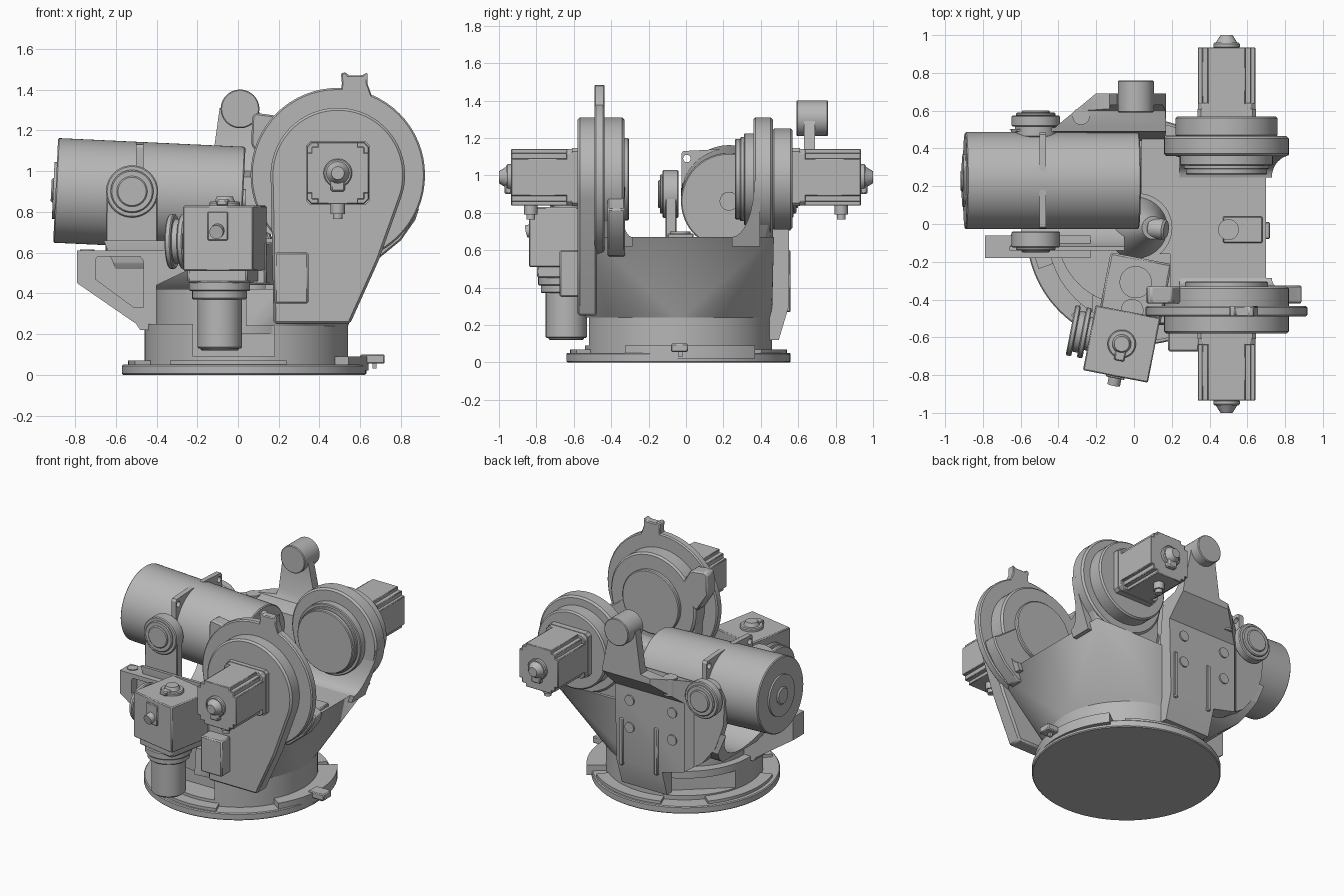
import bpy, bmesh, math
from mathutils import Vector, Matrix
from mathutils.geometry import convex_hull_2d

cube = bpy.data.objects.get("Cube")
if cube:
    bpy.data.objects.remove(cube, do_unlink=True)

grey = bpy.data.materials.new("machine grey")
grey.use_nodes = True
grey.diffuse_color = (0.47, 0.47, 0.47, 1)
grey.node_tree.nodes["Principled BSDF"].inputs["Base Color"].default_value = grey.diffuse_color
parts = []


# ---- helpers ----
def finish(name, bm, bevel=0):
    bmesh.ops.recalc_face_normals(bm, faces=bm.faces)
    mesh = bpy.data.meshes.new(name)
    bm.to_mesh(mesh)
    bm.free()
    mesh.materials.append(grey)
    ob = bpy.data.objects.new(name, mesh)
    bpy.context.collection.objects.link(ob)
    if bevel:
        mod = ob.modifiers.new("edge", 'BEVEL')
        mod.width, mod.segments, mod.limit_method = bevel, 1, 'ANGLE'
    parts.append(ob)
    return ob


def circle(u, v, r, n=64):
    return [(u + r * math.cos(i * math.tau / n), v + r * math.sin(i * math.tau / n)) for i in range(n)]


def hull(pts):
    return [pts[i] for i in convex_hull_2d(pts)]


def solid_hull(name, pts):
    bm = bmesh.new()
    for p in pts:
        bm.verts.new(p)
    made = bmesh.ops.convex_hull(bm, input=bm.verts)
    bmesh.ops.delete(bm, geom=[v for v in made['geom_interior'] if isinstance(v, bmesh.types.BMVert)], context='VERTS')
    return finish(name, bm)


def sector(u, v, r0, r1, start, end):
    steps = [math.radians(start + (end - start) * i / 16) for i in range(17)]
    return [(u + r * math.cos(t), v + r * math.sin(t))
            for r, run in ((r1, steps), (r0, steps[::-1])) for t in run]


def prism(name, pts, axis, a, b, bevel=0):
    put = {'x': lambda u, v, w: (w, u, v), 'y': lambda u, v, w: (u, w, v),
           'z': lambda u, v, w: (u, v, w)}[axis]
    bm = bmesh.new()
    rings = [[bm.verts.new(put(u, v, w)) for u, v in pts] for w in (a, b)]
    for ring in rings:
        bm.faces.new(ring)
    for i in range(len(pts)):
        j = (i + 1) % len(pts)
        bm.faces.new((rings[0][i], rings[0][j], rings[1][j], rings[1][i]))
    return finish(name, bm, bevel)


def box(name, x, y, z, bevel=0):
    return prism(name, [(x[0], y[0]), (x[1], y[0]), (x[1], y[1]), (x[0], y[1])], 'z', *z, bevel)


def rod(name, p, q, r, r2=None, bevel=0, n=64):
    p, q = Vector(p), Vector(q)
    bm = bmesh.new()
    bmesh.ops.create_cone(bm, cap_ends=True, segments=n, radius1=r,
                          radius2=r if r2 is None else r2, depth=(q - p).length)
    turn = (q - p).to_track_quat('Z', 'Y').to_matrix().to_4x4()
    bm.transform(Matrix.Translation((p + q) / 2) @ turn)
    return finish(name, bm, bevel)


def disc(name, x, z, y0, y1, r, bevel=0):
    return rod(name, (x, y0, z), (x, y1, z), r, bevel=bevel)


def boolean(ob, other, kind='DIFFERENCE'):
    mod = ob.modifiers.new("cut", 'BOOLEAN')
    mod.operation, mod.object, mod.solver = kind, other, 'EXACT'
    bpy.context.view_layer.objects.active = ob
    bpy.ops.object.modifier_apply(modifier=mod.name)
    parts.remove(other)
    bpy.data.objects.remove(other, do_unlink=True)


def spin(obs, pivot, degrees):
    p = Vector(pivot)
    turn = Matrix.Translation(p) @ Matrix.Rotation(math.radians(degrees), 4, 'Z') @ Matrix.Translation(-p)
    for ob in obs:
        ob.data.transform(turn)


# ---- base ----
BX, BY = 0.04, -0.04
rod("base_flange", (BX - .01, BY, 0), (BX - .01, BY, .05), .60, bevel=.006, n=96)
for start in (50, 140, 230):
    prism("flange_pad", sector(BX, BY, .48, .58, start, start + 60), 'z', .04, .07)
drum = rod("base_drum", (BX, BY, .04), (BX, BY, .25), .50, n=96)
boolean(drum, box("drum_cut", (-.22, .18), (-.7, -.38), (.09, .4)))
boolean(drum, prism("slot_cut", [(-.6, 0), (-.42, .1), (-.1, .38), (-.2, .6)], 'z', .08, .2))
rod("inner_drum", (-.02, BY, .2), (-.02, BY, .42), .39)
prism("side_port", sector(BX, BY + .04, .46, .60, -33, 38), 'z', .02, .09)
box("port_plug", (.6, .72), (-.08, .01), (.055, .1), .006)
box("port_pin", (.66, .68), (-.04, -.02), (.03, .06))

# ---- saddle body: base circle blended up into a rectangular top ----
rim = [(u, v, .24) for u, v in circle(BX, BY, .5, 96) if u > .03]
body = solid_hull("saddle_body", rim + [(u, v, .67) for u in (.04, .70) for v in (-.5, .47)])
boolean(body, rod("well_cut", (.02, -.02, .4), (.02, -.02, .9), .18))
boolean(body, box("link_cut", (-.2, .19), (-.7, -.16), (.42, .9)))
rod("cable_cone", (.02, -.02, .4), (.1, -.02, .66), .17, .06)
rod("cable_stub", (.08, -.02, .62), (.17, -.03, .65), .055, bevel=.01)

# ---- shoulder walls: round heads blended down into the base circle ----
CX, CZ = .49, .98
head = circle(CX, CZ, .33, 96)
wall = hull(head + [(.175, .25), (.55, .25), (.69, .56)])
prism("front_plate", wall, 'y', -.58, -.475, .012)
for side, y0, y1, reach, rise in ((1, .36, .465, .12, .3), (-1, -.33, -.49, .05, .1)):
    disc("wall_head", CX, CZ, y0, y1, .33, .012)
    solid_hull("wall_web", [p for p in rim if p[1] * side > .3 and p[0] > .17]
               + [(u, y, v) for u, v in circle(CX, CZ, .318, 96) for y in (y0 + side * .012, y1 - side * .012)])
    y = y0 + side * .005
    curve = [(y - side * reach * (1 - math.sin(t)), .67 + rise * (1 - math.cos(t)))
             for t in [i * math.pi / 16 for i in range(9)]]
    fillet = prism("wall_fillet", curve + [(y + side * .03, .67 + rise), (y + side * .03, .62), (y - side * reach, .62)],
                   'x', .24, .84)
    boolean(fillet, prism("fillet_trim", wall, 'y', -1, 1), 'INTERSECT')
disc("front_flange", CX, CZ, -.49, -.435, .428, .008)
disc("front_hub", CX, CZ, -.34, -.305, .22, .006)
disc("back_cap", CX, CZ, .46, .57, .27, .01)
for y0, y1, r in ((.31, .37, .245), (.29, .315, .225), (.262, .295, .215)):
    disc("back_hub", CX, CZ, y0, y1, r, .005)
prism("flange_lug", [(.50, 1.36), (.51, 1.43), (.505, 1.48), (.53, 1.485), (.54, 1.47), (.61, 1.47),
                     (.635, 1.485), (.635, 1.43), (.66, 1.36)], 'y', -.49, -.435, .006)
prism("side_fin", [(.6, .56), (.69, .57), (.8, .66), (.87, .76), (.89, .82), (.85, .84), (.7, .95)], 'y', -.42, -.325, .008)
prism("stop_lug", [(.065, 1.13), (.07, 1.27), (.09, 1.285), (.2, 1.27), (.3, 1.1), (.15, 1.0)], 'y', -.42, -.33, .008)
box("junction_box", (.18, .345), (-.675, -.57), (.35, .6), .008)
box("saddle_clamp", (.47, .68), (-.1, .04), (.65, .69), .006)
rod("saddle_cable", (.5, -.03, .6), (.5, -.03, .70), .055)

# ---- shoulder motors, one on each side ----
for s in (-1, 1):
    mid = .99

    def outline(h, c):
        return [(CX + a * h, mid + b * h) for a, b in
                ((-1, -c), (-c, -1), (c, -1), (1, -c), (1, c), (c, 1), (-c, 1), (-1, c))]

    disc("motor_neck", CX, mid, s * .55, s * .63, .13)
    prism("motor_flange", outline(.155, .88), 'y', s * .57, s * .61)
    prism("motor_end", outline(.152, .84), 'y', s * .60, s * .64, .004)
    for w, h in ((.152, .1), (.1, .152), (.13, .13)):
        box("motor_body", (CX - w, CX + w), sorted((s * .6, s * .935)), (mid - h, mid + h), .004)
    disc("motor_plug", CX, mid, s * .93, s * .96, .07, .006)
    rod("motor_plug_tip", (CX, s * .955, mid), (CX, s * 1.0, mid), .06, .032, n=16)
    box("plug_cable", (CX - .035, CX + .035), sorted((s * .93, s * .97)), (.90, .97), .008)
    rod("motor_socket", (CX, s * .83, .86), (CX, s * .83, .79), .035, n=24)
    rod("socket_tip", (CX, s * .83, .80), (CX, s * .83, .765), .024, n=24)

# ---- large tilted drive cylinder ----
left, right = Vector((-.895, .23, .905)), Vector((.025, .23, .862))
axis = (right - left).normalized()
rod("drive_cylinder", left, right, .257, bevel=.006, n=96)
rod("drive_end_cap", left - axis * .012, left + axis * .02, .14)
rod("drive_end_plug", left - axis * .022, left + axis * .02, .06, bevel=.008)
rod("drive_shaft", right - axis * .02, right + axis * .012, .05)
for s in (-1, 1):
    lug = prism("lifting_lug", [(.23 + s * u, v) for u, v in ((.255, .95), (.255, 1.115), (.245, 1.13), (.05, 1.14))],
                'x', -.5, -.465)
    y = .23 + s * .225
    boolean(lug, rod("lug_hole", (-.6, y, 1.09), (-.4, y, 1.09), .02, n=24))

# ---- cradle shell carrying the cylinder ----
TX, TZ = -.52, .90
cradle = prism("cradle", [(-.66, .66), (-.05, .66), (-.05, .3), (-.4, .3), (-.55, .4)], 'y', -.14, .5)
boolean(cradle, rod("cradle_round", (-1, .19, .72), (.2, .19, .72), .37), 'INTERSECT')
boolean(cradle, rod("cradle_cut", (-1, .19, .74), (.2, .19, .74), .32))
bracket = prism("front_bracket", [(-.79, .61), (-.23, .61), (-.23, .52), (-.4, .44), (-.4, .22), (-.48, .22),
                                  (-.5, .25), (-.79, .45)], 'y', -.18, -.06)
boolean(bracket, prism("bracket_pocket", [(-.69, .58), (-.48, .58), (-.465, .56), (-.465, .33), (-.51, .33),
                                          (-.7, .47), (-.7, .565)], 'y', -.3, -.12))
prism("front_bearing_leg", hull(circle(TX, TZ, .125) + [(-.65, .6), (-.395, .6)]), 'y', -.11, -.05, .005)
for y0, y1, r in ((-.125, -.04, .128), (-.14, -.12, .105), (-.15, -.13, .075), (.46, .57, .11),
                  (.515, .575, .128), (.57, .59, .105), (.58, .6, .075)):
    disc("trunnion_bearing", TX, TZ, y0, y1, r, .006)
for x, y in ((-.74, -.11), (-.28, -.145)):
    rod("bracket_screw", (x, y, .6), (x, y, .616), .035)

# ---- rear plate with the raised arm ----
plate = prism("rear_plate", [(-.09, 1.31), (-.13, 1.02), (-.42, .98), (-.52, 1.02), (-.61, .99), (-.65, .9), (-.64, .72),
                             (-.58, .55), (-.48, .42), (-.36, .34), (-.2, .3), (-.2, .12), (.15, .12), (.17, .98),
                             (.1, 1.31)], 'y', .4, .75)
boolean(plate, prism("plate_side", [(.44, .1), (.49, .1), (.55, .3), (.55, .83), (.69, .97), (.69, 1.32), (.63, 1.32),
                                    (.63, 1.06), (.6, 1.0), (.49, .97), (.44, .6)], 'x', -1, 1), 'INTERSECT')
boolean(plate, prism("plate_top", [(-.7, .42), (-.7, .5), (-.42, .51), (-.2, .692), (.3, .692), (.3, .42)], 'z', 0, 2),
        'INTERSECT')
disc("arm_roller", .01, 1.305, .59, .76, .095, .005)
for x in (-.17, .1):
    box("rear_rib", (x, x + .03), (.5, .56), (.27, .6), .006)
for x in (-.28, .05):
    for z in (.55, .74):
        disc("plate_screw", x, z, .53, .56, .035)
rod("lift_boss", (-.28, .57, .88), (-.28, .57, 1.0), .045)

# ---- wrist drive hanging at the front ----
WX, WY = -.065, -.635
wrist = [box("wrist_box", (WX - .175, WX + .175), (WY - .175, WY + .175), (.51, .83), .006),
         box("wrist_link", (WX - .15, WX + .18), (-.5, -.17), (.44, .65), .01),
         rod("link_cap", (WX + .01, -.3, .6), (WX + .01, -.3, .662), .085),
         rod("link_pin", (WX + .02, -.45, .6), (WX + .02, -.45, .67), .06),
         box("wrist_step", (WX - .16, WX + .14), (WY - .14, WY + .14), (.45, .52), .01),
         rod("wrist_plug", (WX, WY, .82), (WX, WY, .85), .075, bevel=.006),
         rod("wrist_plug_tip", (WX, WY, .84), (WX, WY, .875), .055, .04, n=16),
         box("wrist_plug_cable", (WX - .025, WX + .03), (WY - .09, WY), (.83, .86), .006),
         box("wrist_socket", (WX - .05, WX + .05), (WY - .185, WY - .16), (.66, .80), .004),
         rod("wrist_button", (WX, WY - .17, .71), (WX, WY - .22, .70), .034, n=24)]
for x0, x1, r in ((-.345, -.315, .135), (-.32, -.27, .11), (-.285, -.255, .135), (-.26, -.22, .09)):
    wrist.append(rod("side_wheel", (x0, WY + .02, .655), (x1, WY + .02, .655), r, bevel=.006))
spin(wrist, (WX, WY, 0), -11)
for z0, z1, r in ((.41, .46, .15), (.37, .42, .135), (.13, .38, .11), (.12, .14, .095)):
    rod("wrist_motor", (-.09, -.64, z0), (-.09, -.64, z1), r, bevel=.006)

# ---- smooth round faces, keep the edges crisp ----
bpy.ops.object.select_all(action='DESELECT')
for ob in parts:
    ob.select_set(True)
bpy.context.view_layer.objects.active = parts[0]
bpy.ops.object.shade_smooth_by_angle(angle=math.radians(30))
